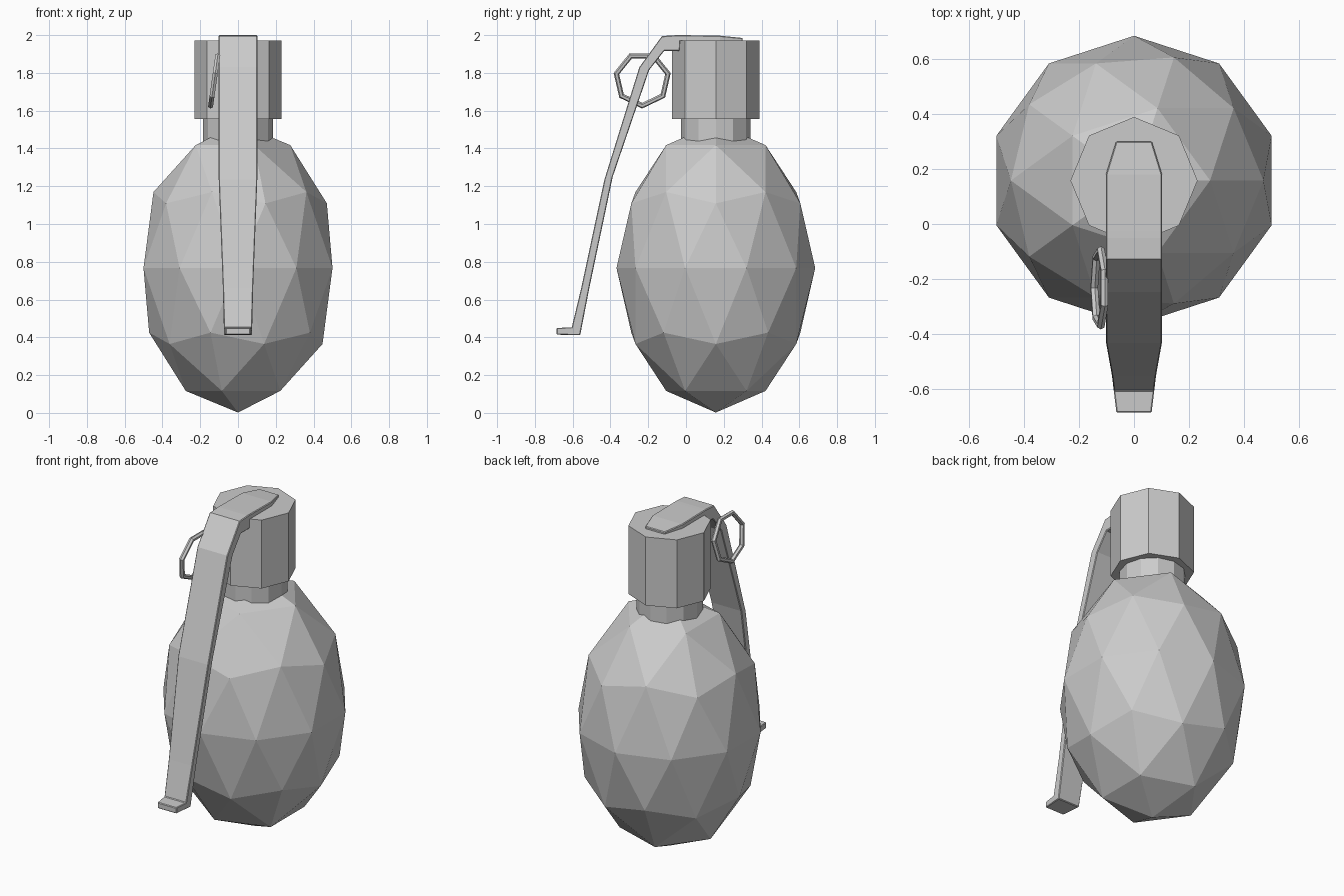
import bpy, bmesh, math

if "Cube" in bpy.data.objects:
    bpy.data.objects.remove(bpy.data.objects["Cube"])

CY = 0.158  # y of the body axis


def cylinder(name, sides, radius, z0, z1, turn=0.0):
    bpy.ops.mesh.primitive_cylinder_add(vertices=sides, radius=radius, depth=z1 - z0,
                                        location=(0, CY, (z0 + z1) / 2), rotation=(0, 0, turn))
    bpy.context.object.name = name
    return bpy.context.object


# Faceted egg-shaped body
bpy.ops.mesh.primitive_ico_sphere_add(subdivisions=2, radius=1, location=(0, CY, 0.767))
body = bpy.context.object
body.name = "body"
body.scale = (0.526, 0.526, 0.765)

# Neck and octagonal fuse head
cylinder("neck", 12, 0.184, 1.38, 1.60)
cylinder("fuse_head", 8, 0.231, 1.555, 1.972)

# Safety lever: stations of outer (y, z), inner (y, z), half width
stations = [
    (0.300, 1.985, 0.300, 1.968, 0.065),
    (0.180, 1.997, 0.180, 1.968, 0.102),
    (-0.025, 2.000, -0.032, 1.968, 0.102),
    (-0.050, 2.000, -0.036, 1.915, 0.102),
    (-0.127, 1.995, -0.117, 1.915, 0.102),
    (-0.247, 1.830, -0.195, 1.815, 0.102),
    (-0.432, 1.235, -0.388, 1.250, 0.102),
    (-0.555, 0.660, -0.512, 0.660, 0.080),
    (-0.605, 0.452, -0.560, 0.412, 0.074),
    (-0.685, 0.450, -0.685, 0.414, 0.064),
]
bm = bmesh.new()
rings = [[bm.verts.new(p) for p in ((-w, oy, oz), (w, oy, oz), (w, iy, iz), (-w, iy, iz))]
         for oy, oz, iy, iz, w in stations]
for a, b in zip(rings, rings[1:]):
    for i in range(4):
        j = (i + 1) % 4
        bm.faces.new((a[i], a[j], b[j], b[i]))
bm.faces.new(rings[0])
bm.faces.new(rings[-1])
bmesh.ops.recalc_face_normals(bm, faces=bm.faces)
mesh = bpy.data.meshes.new("safety_lever")
bm.to_mesh(mesh)
bm.free()
lever = bpy.data.objects.new("safety_lever", mesh)
bpy.context.collection.objects.link(lever)
bevel = lever.modifiers.new("edge_bevel", 'BEVEL')
bevel.width = 0.008
bevel.segments = 1
bevel.limit_method = 'ANGLE'
bevel.angle_limit = math.radians(60)

# Seven-sided pull ring, hanging beside the lever with a slight tilt
bpy.ops.mesh.primitive_torus_add(major_segments=7, minor_segments=6,
                                 major_radius=0.140, minor_radius=0.015,
                                 location=(-0.125, -0.232, 1.765),
                                 rotation=(0, math.radians(98), 0))
bpy.context.object.name = "pull_ring"
